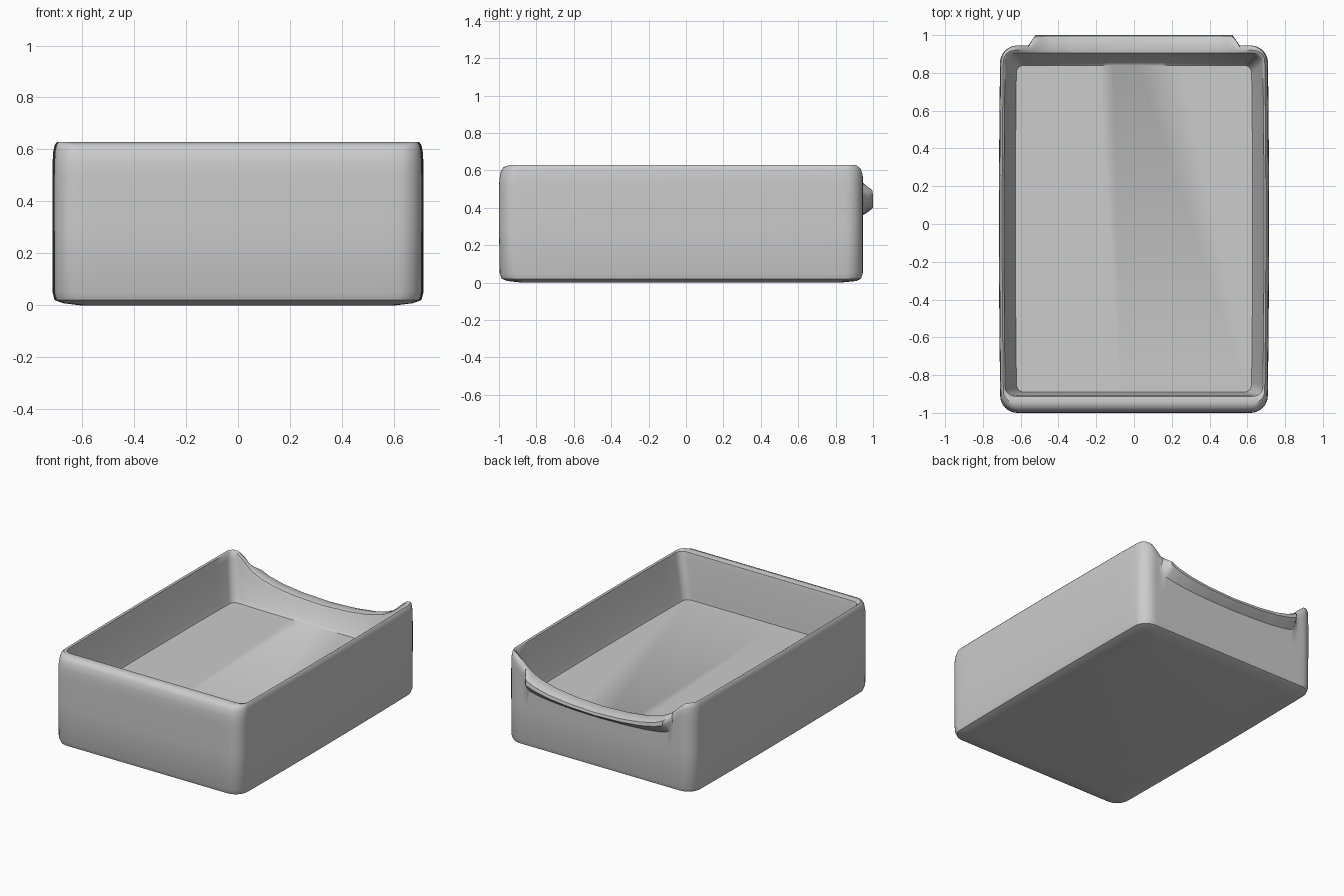
import bpy, bmesh, math

if "Cube" in bpy.data.objects:
    bpy.data.objects.remove(bpy.data.objects["Cube"])

# How far the rim of the back wall dips, by distance from the middle
DIP = [(0, .20), (.2, .19), (.35, .17), (.46, .14), (.52, .11), (.56, .08),
       (.60, .04), (.64, .008), (.67, 0), (9, 0)]


def dip(x):
    x = abs(x)
    for (a, da), (b, db) in zip(DIP, DIP[1:]):
        if x <= b:
            return da + (db - da) * (x - a) / (b - a)
    return 0


def smooth(a, b, v):
    t = min(1, max(0, (v - a) / (b - a)))
    return t * t * (3 - 2 * t)


def outline(hx, y0, y1, r):
    """Rounded rectangle, counter-clockwise, with subdivided sides."""
    corners = [(hx - r, y0 + r, -90, 16), (hx - r, y1 - r, 0, 64),
               (-hx + r, y1 - r, 90, 16), (-hx + r, y0 + r, 180, 16)]
    arcs = []
    for cx, cy, start, _ in corners:
        angles = [math.radians(start + 90 * i / 8) for i in range(9)]
        arcs.append([(cx + r * math.cos(a), cy + r * math.sin(a)) for a in angles])
    pts = []
    for i, arc in enumerate(arcs):
        pts += arc
        p, q = arc[-1], arcs[(i + 1) % 4][0]
        n = corners[i][3]
        pts += [(p[0] + (q[0] - p[0]) * k / n, p[1] + (q[1] - p[1]) * k / n)
                for k in range(1, n)]
    return pts


# Layers from the underside, up the outside, over the rim, down to the floor:
# half width, front y, back y, corner radius, height, lip overhang
LAYERS = [
    (.600, -.880, .830, .08, .000, 0),
    (.665, -.955, .910, .09, .008, 0),
    (.698, -.985, .936, .09, .020, 0),
    (.706, -.996, .945, .09, .050, 0),
    (.707, -1.00, .945, .09, .300, 0),
    (.707, -1.00, .945, .09, .450, 0),
    (.707, -1.00, .945, .09, .500, .03),
    (.706, -.998, .945, .09, .550, .055),
    (.703, -.990, .945, .09, .595, .05),
    (.698, -.975, .937, .08, .617, .03),
    (.690, -.945, .920, .06, .628, 0),
    (.680, -.912, .905, .05, .620, 0),
    (.672, -.905, .895, .05, .580, 0),
    (.630, -.893, .855, .05, .340, 0),
    (.620, -.890, .840, .04, .310, 0),
]

# Tray body with dipped back wall and outward lip
bm = bmesh.new()
loops = []
for hx, y0, y1, r, z, lip in LAYERS:
    loop = []
    for x, y in outline(hx, y0, y1, r):
        px, py, pz = x, y, z
        if y > .8:
            if z > .3:
                pz = .3 + (z - .3) * (.33 - dip(x)) / .33
            py += lip * (1 - smooth(.52, .56, abs(x)))
        px += math.copysign(.008, x) * (1 - min(1, y * y)) * abs(x) / hx
        loop.append(bm.verts.new((px, py, pz)))
    loops.append(loop)
for a, b in zip(loops, loops[1:]):
    n = len(a)
    for i in range(n):
        j = (i + 1) % n
        bm.faces.new((a[i], a[j], b[j], b[i]))
bm.faces.new(loops[0][::-1])
bm.faces.new(loops[-1])
bmesh.ops.recalc_face_normals(bm, faces=bm.faces)
mesh = bpy.data.meshes.new("tray")
bm.to_mesh(mesh)
bm.free()
tray = bpy.data.objects.new("tray", mesh)
bpy.context.collection.objects.link(tray)
bpy.context.view_layer.objects.active = tray
tray.select_set(True)
bpy.ops.object.shade_smooth_by_angle(angle=math.radians(40))
